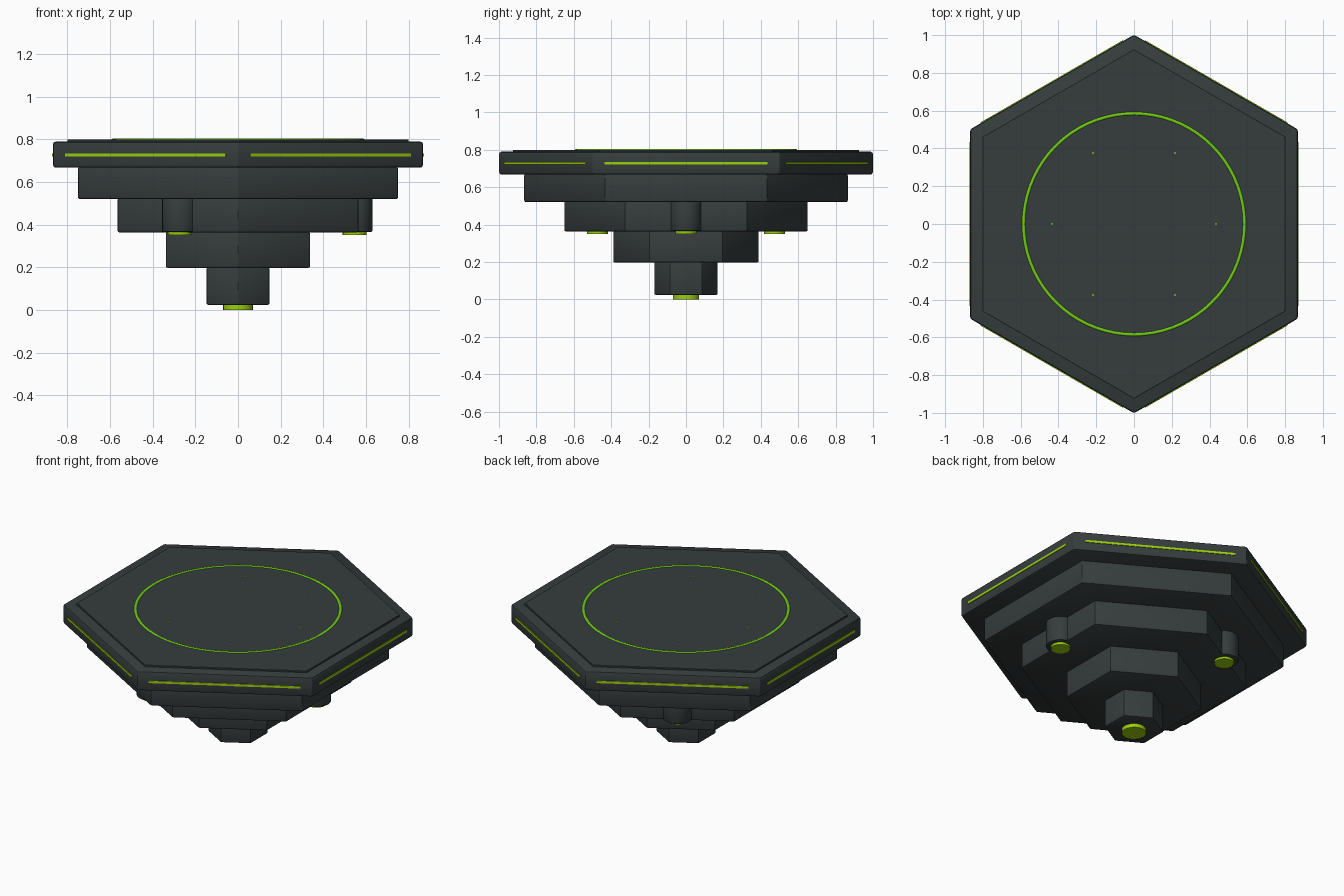
import bpy, bmesh, math
from mathutils import Matrix, Vector

if "Cube" in bpy.data.objects:
    bpy.data.objects.remove(bpy.data.objects["Cube"])


def material(name, rgb):
    m = bpy.data.materials.new(name)
    m.diffuse_color = (*rgb, 1)
    m.use_nodes = True
    m.node_tree.nodes["Principled BSDF"].inputs["Base Color"].default_value = m.diffuse_color
    return m


DARK = material("dark slate", (0.037, 0.046, 0.046))
LIME = material("lime glow", (0.33, 0.62, 0.004))
GREEN = material("ring green", (0.16, 0.60, 0.007))


def finish(bm, name, mat, angle=30):
    bmesh.ops.recalc_face_normals(bm, faces=bm.faces)
    me = bpy.data.meshes.new(name)
    bm.to_mesh(me)
    bm.free()
    me.materials.append(mat)
    for p in me.polygons:
        p.use_smooth = True
    me.set_sharp_from_angle(angle=math.radians(angle))
    ob = bpy.data.objects.new(name, me)
    bpy.context.collection.objects.link(ob)
    return ob


def prism(name, sides, radius, z0, z1, mat, at=(0, 0), bevel=0.0, segs=2):
    """Upright prism with a corner pointing along +y."""
    bm = bmesh.new()
    ring = []
    for i in range(sides):
        a = math.pi / 2 + 2 * math.pi * i / sides
        ring.append(bm.verts.new((at[0] + radius * math.cos(a), at[1] + radius * math.sin(a), z0)))
    base = bm.faces.new(ring)
    out = bmesh.ops.extrude_face_region(bm, geom=[base], use_keep_orig=True)
    for v in out["geom"]:
        if isinstance(v, bmesh.types.BMVert):
            v.co.z = z1
    bmesh.ops.recalc_face_normals(bm, faces=bm.faces)
    if bevel:
        edges = [e for e in bm.edges
                 if sides == 6 or abs(e.verts[0].co.z - e.verts[1].co.z) < 1e-6]
        bmesh.ops.bevel(bm, geom=edges, offset=bevel, segments=segs, profile=0.5, affect='EDGES')
    return finish(bm, name, mat)


# Stepped hexagonal body, top to bottom
prism("top_deck", 6, 1.002, 0.668, 0.79, DARK, bevel=0.012)
prism("upper_tier", 6, 0.868, 0.52, 0.672, DARK, bevel=0.01)
prism("middle_tier", 6, 0.652, 0.364, 0.525, DARK, bevel=0.008)
prism("lower_tier", 6, 0.391, 0.198, 0.366, DARK, bevel=0.008)
prism("bottom_tier", 6, 0.171, 0.024, 0.2, DARK, bevel=0.008)
prism("deck_plate", 6, 0.925, 0.785, 0.8, DARK, bevel=0.002, segs=1)

# Glowing tip under the body
prism("bottom_light", 24, 0.07, 0.0, 0.04, LIME)

# Three thruster pods on alternate flats
for i in range(3):
    a = 2 * math.pi * i / 3
    at = (0.547 * math.cos(a), 0.547 * math.sin(a))
    prism(f"pod_{i + 1}", 24, 0.083, 0.366, 0.53, DARK, at, bevel=0.006)
    prism(f"pod_light_{i + 1}", 24, 0.056, 0.351, 0.38, LIME, at)

# Light strips along the six deck edges
for i in range(6):
    bm = bmesh.new()
    m = (Matrix.Rotation(math.pi / 3 * i, 4, 'Z') @ Matrix.Translation((0.867, 0, 0.728))
         @ Matrix.Diagonal((0.010, 0.87, 0.014, 1)))
    bmesh.ops.create_cube(bm, size=1, matrix=m)
    finish(bm, f"edge_light_{i + 1}", LIME)

# Thin raised ring on the deck
bm = bmesh.new()
profile = [bm.verts.new((0.585 + 0.010 * math.cos(t), 0, 0.797 + 0.008 * math.sin(t)))
           for t in [2 * math.pi * k / 8 for k in range(8)]]
loop = [bm.edges.new((profile[k], profile[(k + 1) % 8])) for k in range(8)]
bmesh.ops.spin(bm, geom=loop, cent=(0, 0, 0), axis=(0, 0, 1), angle=2 * math.pi, steps=72)
bmesh.ops.remove_doubles(bm, verts=bm.verts, dist=1e-5)
finish(bm, "deck_ring", GREEN, 60)

# Six tiny marker dots inside the ring
for i in range(6):
    a = math.pi / 3 * i
    prism(f"marker_{i + 1}", 8, 0.005, 0.795, 0.802, GREEN,
          (0.434 * math.cos(a), 0.434 * math.sin(a)))
